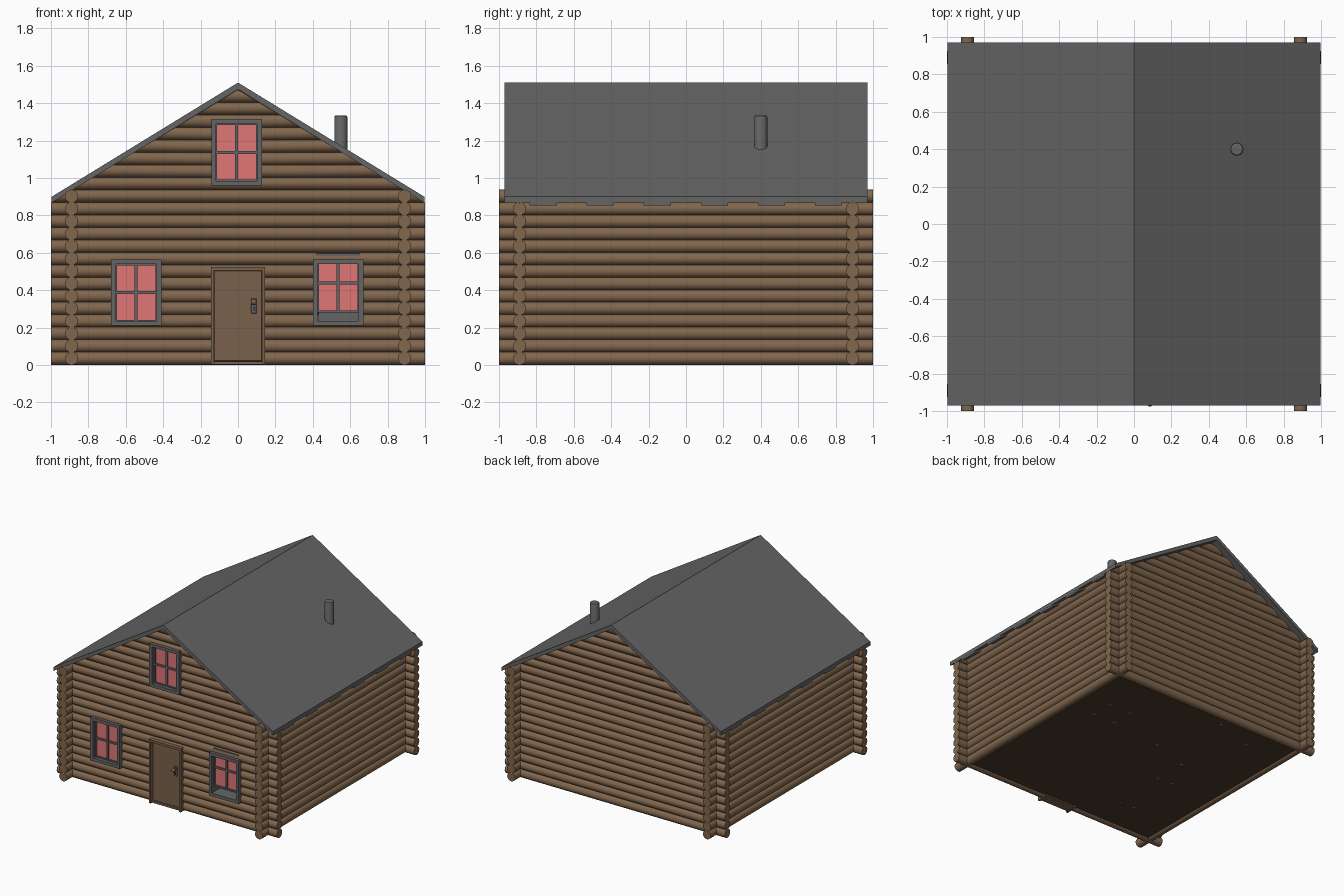
import bpy, bmesh, math
from mathutils import Matrix

if "Cube" in bpy.data.objects:
    bpy.data.objects.remove(bpy.data.objects["Cube"])

def mat(name, c):
    m = bpy.data.materials.new(name)
    m.diffuse_color = (*c, 1)
    m.use_nodes = True
    m.node_tree.nodes["Principled BSDF"].inputs["Base Color"].default_value = m.diffuse_color
    return m

WOOD = mat("log_wood", (.22, .135, .075))
PLANK = mat("plank_wood", (.19, .12, .07))
DARK = mat("floor_wood", (.07, .045, .027))
GREY = mat("dark_grey", (.13, .13, .13))
PINK = mat("pane_pink", (.75, .18, .18))
BLACK = mat("keyhole_black", (.01, .01, .01))

def finish(name, bm, m, smooth=False):
    bmesh.ops.recalc_face_normals(bm, faces=bm.faces)
    for f in bm.faces:
        f.smooth = smooth and len(f.verts) == 4
    me = bpy.data.meshes.new(name)
    bm.to_mesh(me)
    bm.free()
    me.materials.append(m)
    ob = bpy.data.objects.new(name, me)
    bpy.context.collection.objects.link(ob)
    return ob

def boxes(name, spans, m, bevel=0):
    """One object from (x0, x1, y0, y1, z0, z1) boxes."""
    bm = bmesh.new()
    for x0, x1, y0, y1, z0, z1 in spans:
        M = Matrix.Translation(((x0+x1)/2, (y0+y1)/2, (z0+z1)/2)) @ Matrix.Diagonal((x1-x0, y1-y0, z1-z0, 1))
        bmesh.ops.create_cube(bm, size=1, matrix=M)
    ob = finish(name, bm, m)
    if bevel:
        b = ob.modifiers.new("bevel", 'BEVEL')
        b.width = bevel
    return ob

def cylinder(bm, r, z0, z1, x=0, y=0, n=16):
    return bmesh.ops.create_cone(bm, cap_ends=True, segments=n, radius1=r, radius2=r, depth=z1-z0,
                                 matrix=Matrix.Translation((x, y, (z0+z1)/2)))['verts']

# Log walls: ends of the x-running logs follow the roof underside
R, PITCH, WALL = .0355, .0667, .89
UNDER, SLOPE = 1.472, .605

def log(name, z, along_x, offset):
    bm = bmesh.new()
    cylinder(bm, R, -1, 1)
    for v in bm.verts:
        a, b, t = v.co
        if along_x:
            lim = min(1, max(.004, (UNDER - (z+b)) / SLOPE))
            v.co = (math.copysign(lim, t), offset+a, z+b)
        else:
            v.co = (offset+a, t, z+b)
    return finish(name, bm, WOOD, True)

# Wall openings: (centre x, bottom, sash shift upward)
WINDOWS = [("left", -.545, .21, 0), ("right", .535, .21, .05), ("attic", -.008, .96, 0)]
W, H = .27, .355
cuts = [(x-W/2+.015, x+W/2-.015, -1.1, -.7, z+.015, z+H-.015) for _, x, z, _ in WINDOWS]
cuts.append((-.135, .135, -1.1, -.7, -.1, .515))
cutter = boxes("opening_cutter", cuts, GREY)
cutter.hide_render = True
cutter.hide_viewport = True

for i in range(22):
    z = R + i*PITCH
    log("back_log", z, True, WALL)
    front = log("front_log", z, True, -WALL)
    if any(c[4] < z+R and c[5] > z-R for c in cuts):
        b = front.modifiers.new("openings", 'BOOLEAN')
        b.operation, b.solver, b.object = 'DIFFERENCE', 'EXACT', cutter
    if i < 14:
        for s in (-1, 1):
            log("side_log", z, False, s*WALL)

# Floor
boxes("floor", [(-WALL, WALL, -WALL, WALL, .014, .03)], DARK)

# Roof slab and under-roof planks
def gable(bm, y0, y1, top, bottom, x):
    """Inverted V slab: top and bottom are (ridge z, eave z)."""
    pts = [(-x, top[1]), (0, top[0]), (x, top[1]), (x, bottom[1]), (0, bottom[0]), (-x, bottom[1])]
    a, b = [[bm.verts.new((px, y, pz)) for px, pz in pts] for y in (y0, y1)]
    for i in range(6):
        j = (i+1) % 6
        bm.faces.new((a[i], a[j], b[j], b[i]))
    for p in (a, b):
        bm.faces.new((p[0], p[1], p[4], p[5]))
        bm.faces.new((p[1], p[2], p[3], p[4]))

bm = bmesh.new()
gable(bm, -.97, .97, (1.51, .9), (1.474, .868), .996)
finish("roof", bm, GREY)
bm = bmesh.new()
for k in range(6):
    y = -.763 + .305*k
    gable(bm, y-.073, y+.073, (1.48, .875), (1.458, .854), .993)
finish("roof_planks", bm, GREY)

# Frames: rectangular ring in the front wall
def ring(x0, x1, z0, z1, t, y0, y1):
    return [(x0, x0+t, y0, y1, z0, z1), (x1-t, x1, y0, y1, z0, z1),
            (x0+t, x1-t, y0, y1, z1-t, z1), (x0+t, x1-t, y0, y1, z0, z0+t)]

for name, x, z, up in WINDOWS:
    boxes(name + "_window_frame", ring(x-W/2, x+W/2, z, z+H, .025, -.95, -.84), GREY)
    x0, x1, z0, z1 = x-W/2+.02, x+W/2-.02, z+.02+up, z+H-.02+up
    sash = ring(x0, x1, z0, z1, .012, -.922, -.89)
    sash += [(x-.008, x+.008, -.918, -.893, z0+.01, z1-.01),
             (x0+.01, x1-.01, -.917, -.894, (z0+z1)/2-.008, (z0+z1)/2+.008)]
    boxes(name + "_window_sash", sash, GREY)
    boxes(name + "_window_pane", [(x0+.008, x1-.008, -.908, -.902, z0+.008, z1-.008)], PINK)

# Door, frame, lock plate and knob
boxes("door", [(-.13, .13, -.925, -.885, .02, .508)], PLANK, .004)
boxes("door_frame", [(-.145, -.128, -.95, -.85, .002, .525), (.128, .145, -.95, -.85, .002, .525),
                     (-.128, .128, -.95, -.85, .506, .525), (-.128, .128, -.935, -.85, .004, .018)], PLANK)
boxes("lock_plate", [(.07, .1, -.931, -.92, .275, .355)], GREY, .003)
boxes("keyhole", [(.082, .088, -.933, -.925, .288, .312)], BLACK)
bm = bmesh.new()
bmesh.ops.create_uvsphere(bm, u_segments=16, v_segments=8, radius=.016, matrix=Matrix.Translation((.085, -.96, .337)))
knob = finish("door_knob", bm, PLANK, True)
bm = bmesh.new()
stem = cylinder(bm, .007, .92, .955)
bmesh.ops.rotate(bm, verts=stem, matrix=Matrix.Rotation(math.pi/2, 3, 'X'))
bmesh.ops.translate(bm, verts=stem, vec=(.085, 0, .337))
finish("knob_stem", bm, PLANK, True)

# Stove with its pipe through the roof
bm = bmesh.new()
cylinder(bm, .035, .3, 1.335, .55, .4, 24)
pipe = finish("stove_pipe", bm, GREY, True)
b = pipe.modifiers.new("rim", 'BEVEL')
b.width, b.segments = .01, 2
boxes("stove", [(.43, .67, .29, .51, .08, .31)] +
      [(x-.015, x+.015, y-.015, y+.015, .012, .08) for x in (.45, .65) for y in (.31, .49)], GREY)

# Bed and bench, legs poking slightly through the floor
def furniture(name, x, y, w, l, angle, z0, z1, leg_top, r):
    top = boxes(name + "_top", [(-w/2, w/2, -l/2, l/2, z0, z1)], PLANK, .006)
    bm = bmesh.new()
    for sx in (-1, 1):
        for sy in (-1, 1):
            cylinder(bm, r, .006, leg_top, sx*w/2, sy*l/2, 12)
    legs = finish(name + "_legs", bm, PLANK, True)
    for o in (top, legs):
        o.location = (x, y, 0)
        o.rotation_euler.z = angle

furniture("bed", -.27, .47, .35, .57, math.radians(18), .1, .17, .24, .018)
furniture("bench", -.42, -.36, .13, .46, math.radians(-2), .14, .16, .145, .014)
